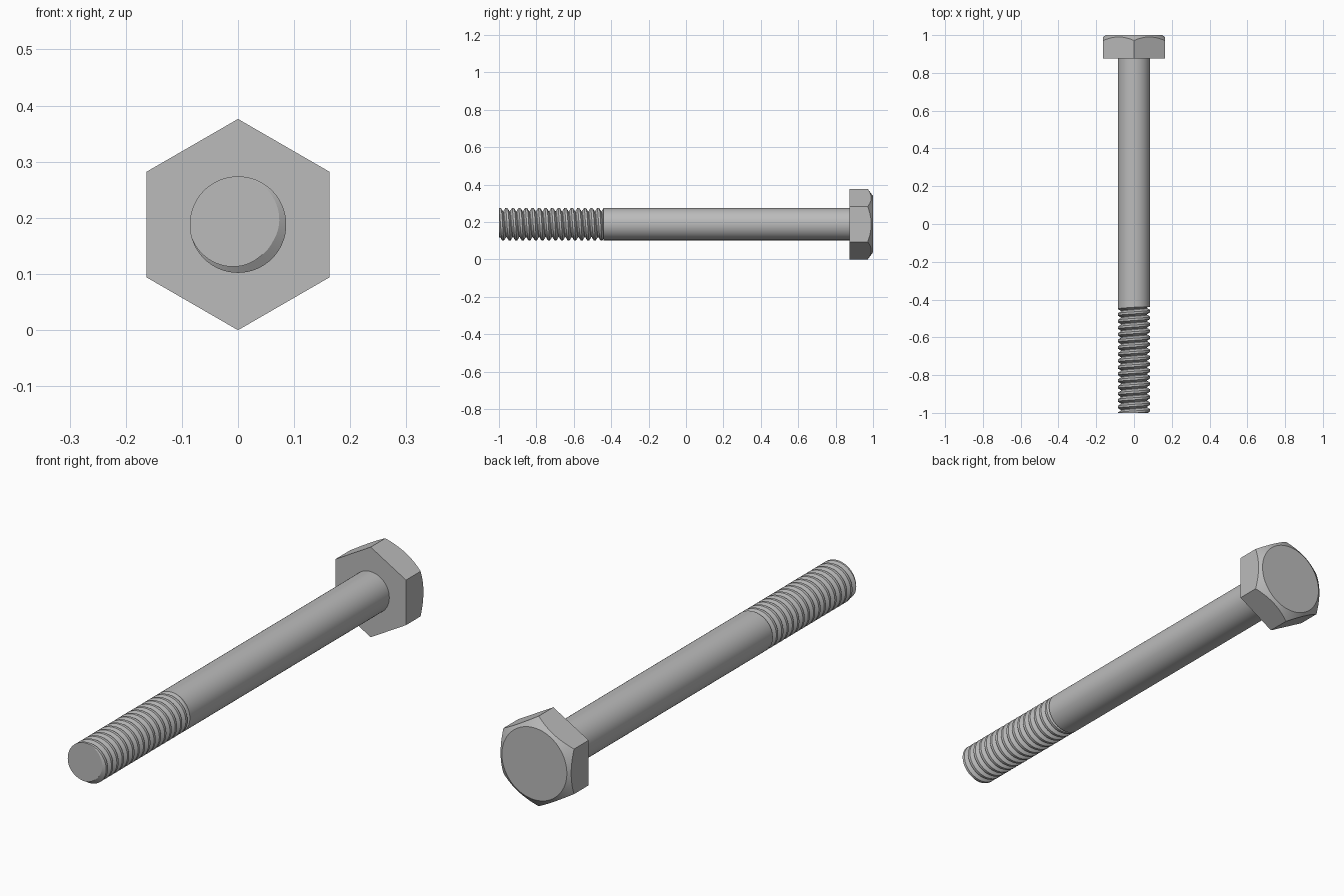
import bpy, bmesh
from math import cos, sin, pi, tau, radians

if "Cube" in bpy.data.objects:
    bpy.data.objects.remove(bpy.data.objects["Cube"])

AXIS_Z = 0.188
RADIUS = 0.086      # shank and thread crest
ROOT = 0.069        # thread root
THREAD_END = -0.44
PITCH = 0.035
ROOT_ANGLE = radians(-40)

steel = bpy.data.materials.new("steel grey")
steel.use_nodes = True
GREY = (0.5, 0.5, 0.5, 1)
steel.diffuse_color = GREY
steel.node_tree.nodes["Principled BSDF"].inputs["Base Color"].default_value = GREY


def point(r, a, y):
    return (r * cos(a), y, AXIS_Z + r * sin(a))


def skin(bm, rows, closed=True):
    """Join rows of vertices with quads."""
    for low, high in zip(rows, rows[1:]):
        n = len(low)
        for i in range(n if closed else n - 1):
            j = (i + 1) % n
            bm.faces.new((low[i], low[j], high[j], high[i]))


def finish(bm, name, angle):
    bmesh.ops.recalc_face_normals(bm, faces=bm.faces)
    mesh = bpy.data.meshes.new(name)
    bm.to_mesh(mesh)
    bm.free()
    mesh.materials.append(steel)
    obj = bpy.data.objects.new(name, mesh)
    bpy.context.collection.objects.link(obj)
    bpy.ops.object.select_all(action="DESELECT")
    obj.select_set(True)
    bpy.context.view_layer.objects.active = obj
    bpy.ops.object.shade_smooth_by_angle(angle=radians(angle))
    return obj


# Plain shank
bm = bmesh.new()
rows = [[bm.verts.new(point(RADIUS, tau * i / 64, y)) for i in range(64)]
        for y in (THREAD_END, 0.88)]
skin(bm, rows)
for row in rows:
    bm.faces.new(row)
finish(bm, "shank", 30)

# Hexagonal head with a conical chamfer on the outer face
bm = bmesh.new()
PER_SIDE, FLAT, FACE_R = 12, 0.163, 0.15
count = 6 * PER_SIDE
angles = [tau * i / count + pi / 6 for i in range(count)]
hex_r = [FLAT / cos((a + pi / 6) % (pi / 3) - pi / 6) for a in angles]
base = [bm.verts.new(point(r, a, 0.875)) for r, a in zip(hex_r, angles)]
rim = [bm.verts.new(point(r, a, 1 - 0.75 * (r - FACE_R))) for r, a in zip(hex_r, angles)]
disc = [bm.verts.new(point(FACE_R, a, 1)) for a in angles]
skin(bm, [base, rim, disc])
bm.faces.new(base)
bm.faces.new(disc)
finish(bm, "hex_head", 20)


# Helical thread: trapezoid groove, cut square at both ends
def thread_radius(phase):
    d = abs((phase + 0.5) % 1 - 0.5)      # distance from the root, in turns
    t = min(max((d - 0.04) / 0.30, 0), 1)
    return ROOT + (RADIUS - ROOT) * t


bm = bmesh.new()
SEGS = 64
turns = int((THREAD_END + 1) / PITCH) + 3
phases = [n + f for n in range(-1, turns) for f in (-0.34, -0.04, 0.04, 0.34)]
rows = []
for phase in phases:
    row = []
    for i in range(SEGS + 1):
        a = tau * i / SEGS
        turn = (a - ROOT_ANGLE) / tau
        y = min(max(-1 + PITCH * (phase - turn), -1), THREAD_END)
        row.append(bm.verts.new(point(thread_radius((y + 1) / PITCH + turn), a, y)))
    rows.append(row)
skin(bm, rows, closed=False)
bmesh.ops.remove_doubles(bm, verts=bm.verts, dist=0.00002)
bmesh.ops.dissolve_degenerate(bm, edges=bm.edges, dist=0.00002)
# Drop slivers lying in the end planes, then cap both ends
flat = [f for f in bm.faces
        if all(v.co.y < -0.99999 for v in f.verts)
        or all(v.co.y > THREAD_END - 0.00001 for v in f.verts)]
bmesh.ops.delete(bm, geom=flat, context="FACES")
bmesh.ops.holes_fill(bm, edges=[e for e in bm.edges if e.is_boundary], sides=0)
finish(bm, "thread", 25)
